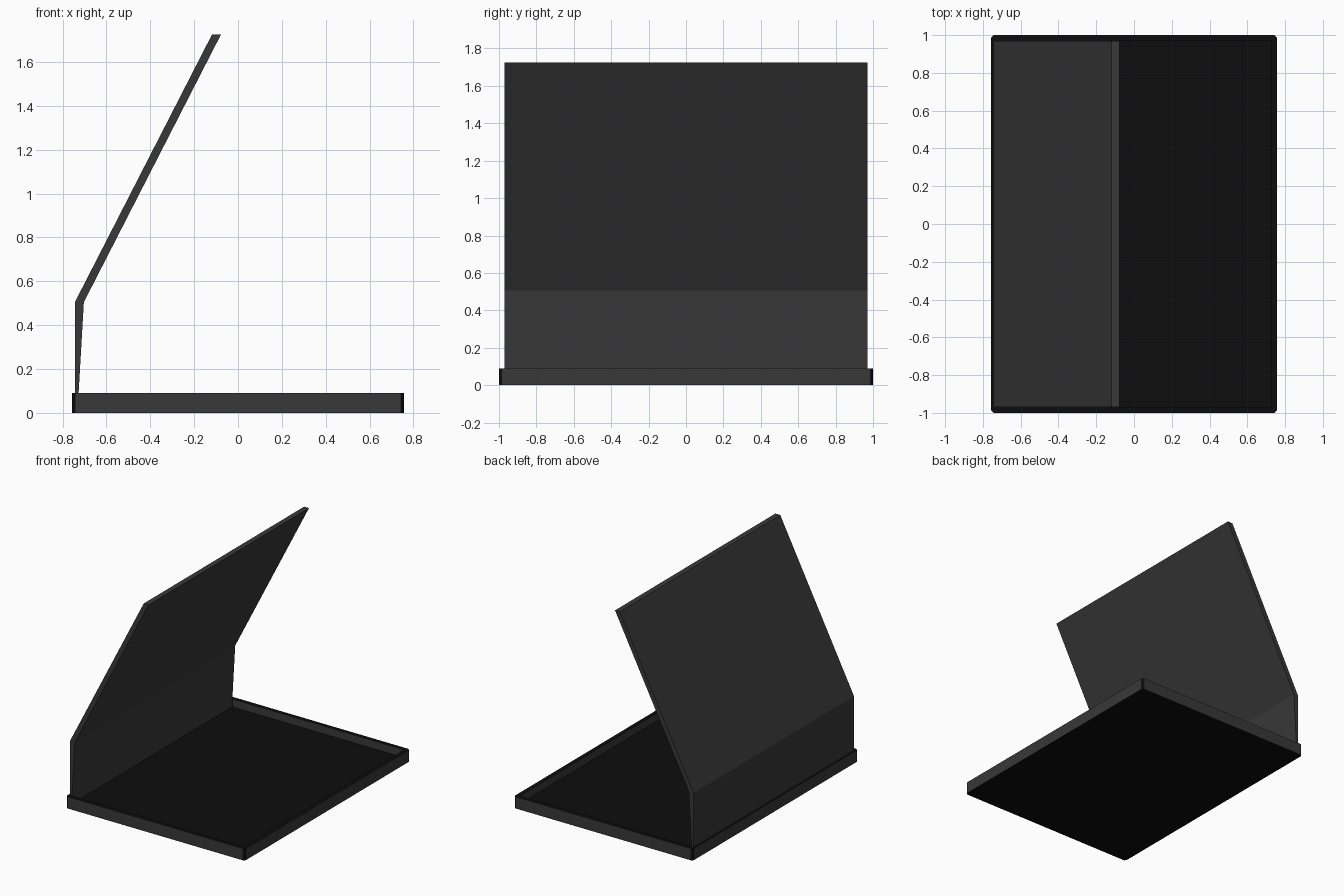
import bpy, bmesh

if "Cube" in bpy.data.objects:
    bpy.data.objects.remove(bpy.data.objects["Cube"])


def material(name, v):
    m = bpy.data.materials.new(name)
    m.diffuse_color = (v, v, v, 1)
    m.use_nodes = True
    m.node_tree.nodes["Principled BSDF"].inputs["Base Color"].default_value = m.diffuse_color
    return m


BLACK = material("black", 0.004)
GREY = material("dark_grey", 0.04)


def finish(bm, name, mats):
    bmesh.ops.recalc_face_normals(bm, faces=bm.faces)
    me = bpy.data.meshes.new(name)
    bm.to_mesh(me)
    bm.free()
    for m in mats:
        me.materials.append(m)
    ob = bpy.data.objects.new(name, me)
    bpy.context.collection.objects.link(ob)
    return ob


def ring(bm, hx, hy, c, z):
    """Rectangle with chamfered corners, counter-clockwise."""
    pts = []
    for sx, sy in ((1, -1), (1, 1), (-1, 1), (-1, -1)):
        pair = [(sx * (hx - c), sy * hy), (sx * hx, sy * (hy - c))]
        pts += pair if sx * sy < 0 else pair[::-1]
    return [bm.verts.new((x, y, z)) for x, y in pts]


# Tray: outer wall, rim, inner wall and recessed floor; flat walls grey, the rest black
bm = bmesh.new()
rings = [ring(bm, 0.757, 1.0, 0.013, 0.0),
         ring(bm, 0.757, 1.0, 0.013, 0.09),
         ring(bm, 0.727, 0.97, 0.002, 0.09),
         ring(bm, 0.727, 0.97, 0.002, 0.03)]
for k in range(3):
    a, b = rings[k], rings[k + 1]
    for i in range(8):
        j = (i + 1) % 8
        f = bm.faces.new((a[i], a[j], b[j], b[i]))
        f.material_index = 1 if k != 1 and i % 2 else 0
bm.faces.new(rings[0][::-1])
bm.faces.new(rings[3])
finish(bm, "tray", [BLACK, GREY])

# Raised lid: bent profile extruded across the width
profile = [(-0.744, 0.09), (-0.744, 0.505), (-0.119, 1.725),
           (-0.078, 1.725), (-0.703, 0.505), (-0.727, 0.09)]
bm = bmesh.new()
near, far = ([bm.verts.new((x, y, z)) for x, z in profile] for y in (-0.97, 0.97))
n = len(profile)
for i in range(n):
    j = (i + 1) % n
    bm.faces.new((near[i], near[j], far[j], far[i]))
# End caps split at the bend
for s in (near, far):
    bm.faces.new((s[0], s[1], s[4], s[5]))
    bm.faces.new((s[1], s[2], s[3], s[4]))
finish(bm, "folding_lid", [GREY])
